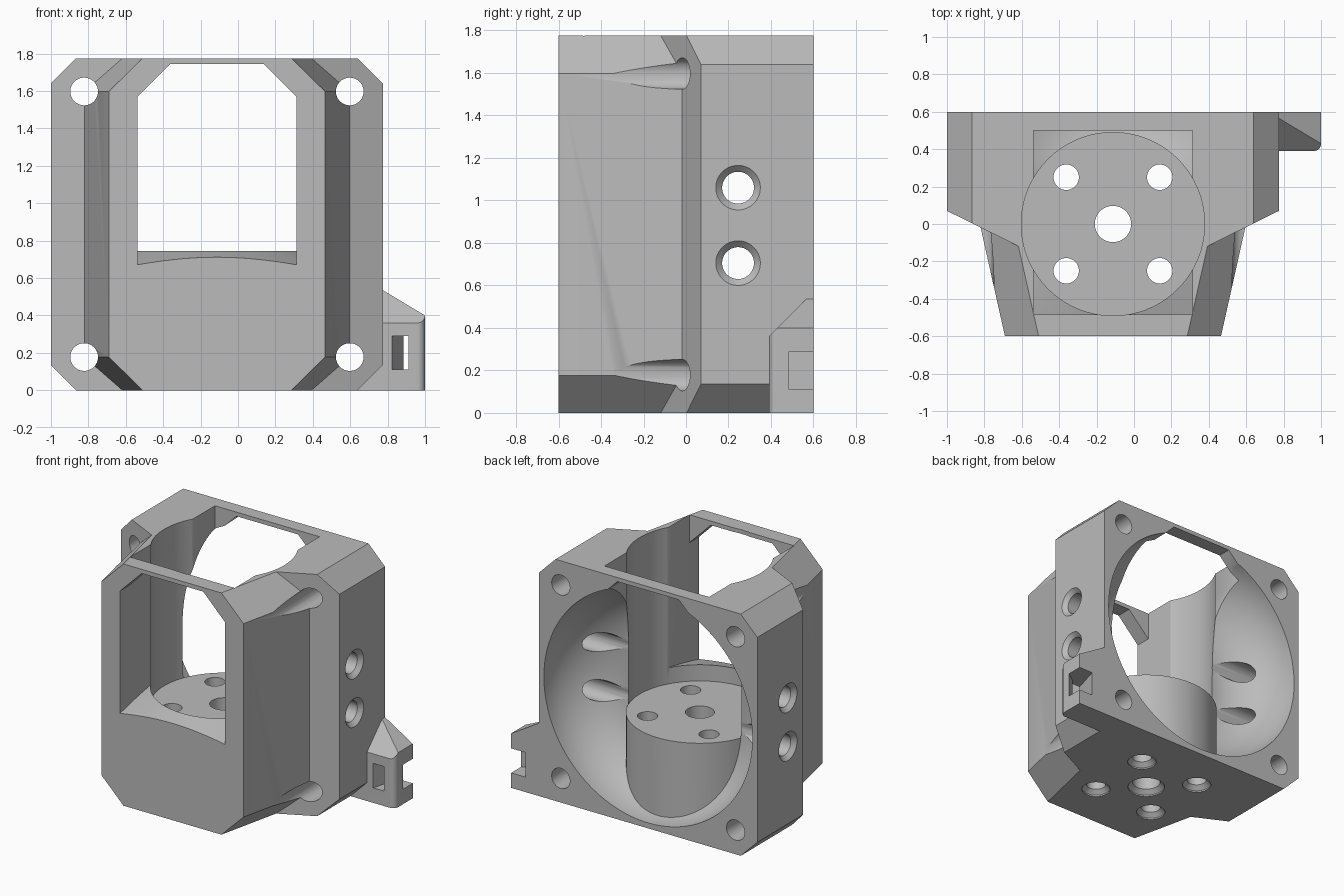
import bpy
import bmesh
from math import sin, cos, pi
from mathutils import Vector

cube = bpy.data.objects.get("Cube")
if cube:
    bpy.data.objects.remove(cube, do_unlink=True)

CX, CZ = -0.1125, 0.8875     # housing centre line
HALF, BACK, FRONT = 0.8875, 0.6, -0.6
BORE = 0.49

grey = bpy.data.materials.new("plain grey")
grey.use_nodes = True
grey.diffuse_color = (0.5, 0.5, 0.5, 1)
grey.node_tree.nodes["Principled BSDF"].inputs["Base Color"].default_value = (0.5, 0.5, 0.5, 1)


def loft(name, rings):
    """Closed solid through rings of equal point count."""
    bm = bmesh.new()
    rows = [[bm.verts.new(p) for p in ring] for ring in rings]
    n = len(rows[0])
    for a, b in zip(rows, rows[1:]):
        for i in range(n):
            j = (i + 1) % n
            bm.faces.new((a[i], a[j], b[j], b[i]))
    bm.faces.new(rows[0])
    bm.faces.new(rows[-1])
    bmesh.ops.recalc_face_normals(bm, faces=bm.faces)
    mesh = bpy.data.meshes.new(name)
    bm.to_mesh(mesh)
    bm.free()
    mesh.materials.append(grey)
    obj = bpy.data.objects.new(name, mesh)
    bpy.context.collection.objects.link(obj)
    return obj


def place(axis, u, v, t):
    return {"x": (t, u, v), "y": (u, t, v), "z": (u, v, t)}[axis]


def prism(name, axis, outline, lo, hi):
    return loft(name, [[place(axis, u, v, t) for u, v in outline] for t in (lo, hi)])


def lathe(name, axis, u, v, profile, n=96):
    """Turned solid; profile lists (position along axis, radius)."""
    turn = [2 * pi * (i + 0.5) / n for i in range(n)]
    return loft(name, [[place(axis, u + r * cos(a), v + r * sin(a), t) for a in turn]
                       for t, r in profile])


def octagon(half, cut_x, cut_z):
    quarter = [(half, HALF - cut_z), (half - cut_x, HALF)]
    side = quarter + [(-x, z) for x, z in reversed(quarter)]
    return [(CX + x, CZ + z) for x, z in side + [(-x, -z) for x, z in side]]


def combine(target, tool, operation="DIFFERENCE"):
    """Boolean the tool into the target and drop the tool."""
    tool.hide_render = True
    mod = target.modifiers.new(operation.lower(), "BOOLEAN")
    mod.operation, mod.solver, mod.object = operation, "EXACT", tool
    bpy.ops.object.select_all(action="DESELECT")
    bpy.context.view_layer.objects.active = target
    target.select_set(True)
    bpy.ops.object.modifier_apply(modifier=mod.name)
    bpy.data.objects.remove(tool, do_unlink=True)


# Rear frame: chamfered square with sloping front shoulders
housing = prism("housing", "y", octagon(HALF, 0.135, 0.135), -0.25, BACK)
right = [(HALF, 0.8), (HALF, 0.07), (0.3, -0.22)]
plan = right + [(-x, y) for x, y in reversed(right)]
combine(housing, prism("shoulder_plan", "z", [(CX + x, y) for x, y in plan], -0.1, 2), "INTERSECT")

# Tapered front block
rings = []
for y in (FRONT, 0.15):
    half = 0.5775 + 0.224 * (y - FRONT)
    rings.append([(x, y, z) for x, z in octagon(half, 0.18, 0.177)])
combine(housing, loft("front_block", rings), "UNION")

# Cable tie tab on the left side, with a slanted slot
R = 0.04
corner = [(1 - R + R * sin(a), 0.39 + R - R * cos(a)) for a in [i * pi / 16 for i in range(9)]]
tab = prism("tie_tab", "z", [(0.64, BACK), (0.64, 0.39)] + corner + [(1, BACK)], 0, 0.7)
combine(tab, prism("tab_slope", "y", [(0.5, -0.1), (1.1, -0.1), (1.1, 0.34), (0.775, 0.535),
                                      (0.76, 0.544), (0.76, 0.3), (0.5, 0.04)], 0.2, 0.8), "INTERSECT")
combine(tab, prism("tab_front_slope", "x", [(0.3, 0.27), (0.3, 0.8), (0.83, 0.8)], 0.5, 1.2))
combine(tab, prism("tie_slot", "z", [(0.81, 0.34), (0.895, 0.34), (0.925, 0.43),
                                     (1.1, 0.56), (1.1, 0.65), (0.9, 0.65)], 0.11, 0.29))
combine(housing, tab, "UNION")

# Rear air duct: round mouth curving in to the central bore
steps = [i * pi / 40 for i in range(21)]
duct = [(0.7, 0.847)] + [(BACK - 0.43 * sin(a), 0.447 + 0.4 * cos(a)) for a in steps]
combine(housing, lathe("duct_cut", "y", CX, CZ, duct, 128))

# Window with clipped upper corners, running front to back
def window(bottom):
    return [(CX - 0.425, bottom), (CX + 0.425, bottom), (CX + 0.425, 1.57), (CX + 0.25, 1.745),
            (CX - 0.25, 1.745), (CX - 0.425, 1.57)]


front_window = prism("front_window_cut", "y", window(0.5), -0.7, 0.02)
combine(front_window, lathe("sill_cone", "z", CX, 0, [(0.4, 0.9), (0.622, 0.9), (0.745, BORE - 0.003)]))
combine(housing, front_window)
combine(housing, prism("rear_window_cut", "y", window(0.7), 0, 0.7))

# Top opening and central bore
x0, x1 = CX - 0.425, CX + 0.425
combine(housing, prism("top_cut", "z", [(x0, -0.485), (x1, -0.485), (x1, 0.5), (x0, 0.5)], 1.2, 1.9))
combine(housing, lathe("bore_cut", "z", CX, 0, [(0.6, BORE), (1.9, BORE)]))

# Round pedestal standing in the duct
combine(housing, lathe("pedestal", "z", CX, 0, [(0.05, BORE + 0.002), (0.625, BORE + 0.002)]), "UNION")

# Pedestal holes, countersunk from below
spots = [(0, 0, 0.097)] + [(sx * 0.25, sy * 0.25, 0.068) for sx in (-1, 1) for sy in (-1, 1)]
for x, y, r in spots:
    profile = [(-0.05, r + 0.032), (0.01, r + 0.032), (0.04, r), (0.7, r)]
    combine(housing, lathe("pedestal_hole", "z", CX + x, y, profile, 40))

# Corner screw channels from front to back
for sx in (-1, 1):
    for sz in (-1, 1):
        combine(housing, lathe("screw_hole", "y", CX + sx * 0.71, CZ + sz * 0.71,
                               [(-0.8, 0.074), (0.8, 0.074)], 40))

# Side holes, countersunk at both outer walls
sink = [(0.95, 0.105), (HALF, 0.105), (HALF - 0.03, 0.075)]
ends = sink + [(-t, r) for t, r in reversed(sink)]
for z in (0.705, 1.06):
    combine(housing, lathe("side_hole", "x", 0.245, z, [(CX + t, r) for t, r in ends], 40))

# Smooth curved walls, keep crisp edges
bpy.ops.object.select_all(action="DESELECT")
bpy.context.view_layer.objects.active = housing
housing.select_set(True)
bpy.ops.object.shade_smooth_by_angle(angle=pi / 6)
